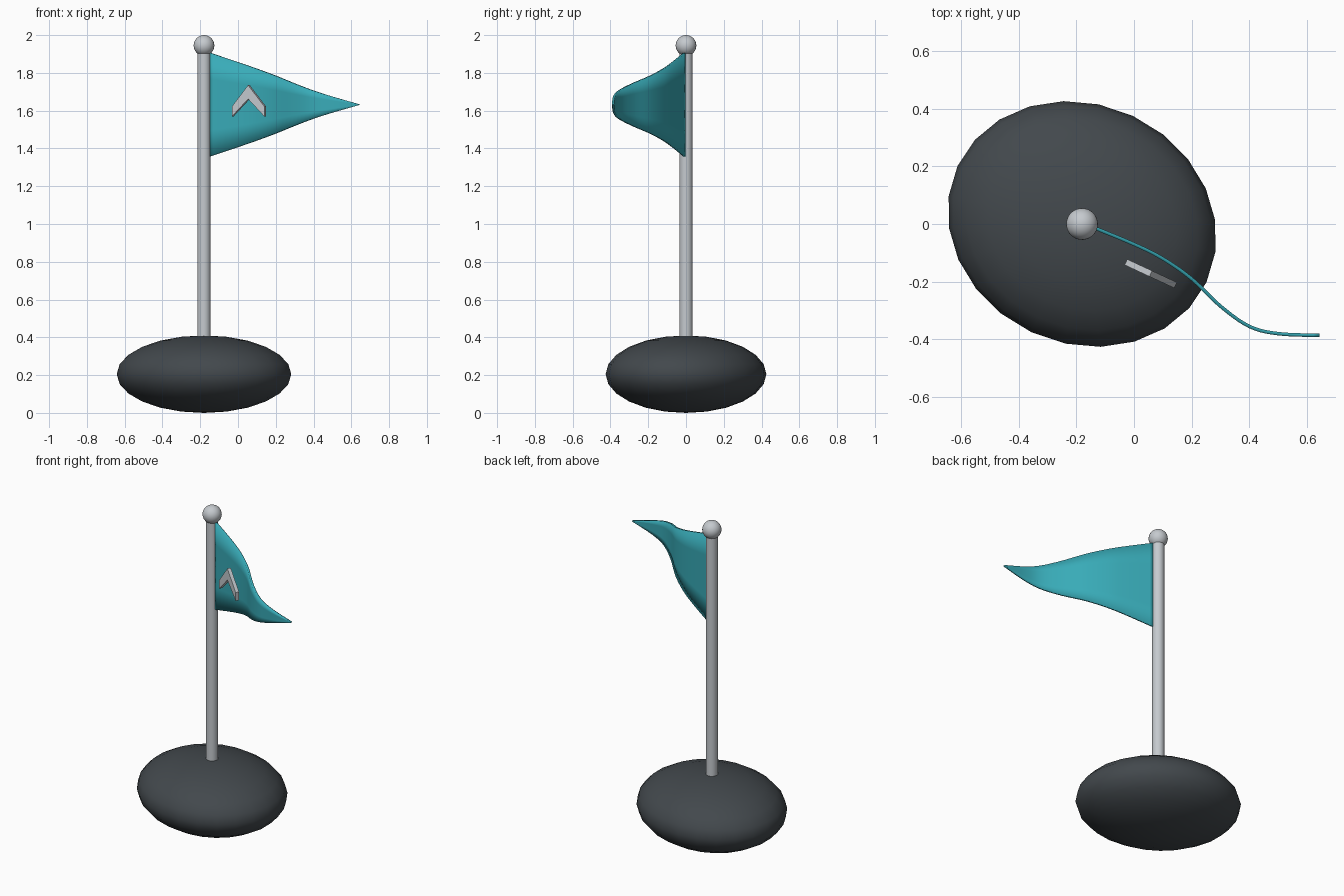
import bpy, bmesh, math
from mathutils import Matrix, Vector

cube = bpy.data.objects.get("Cube")
if cube:
    bpy.data.objects.remove(cube, do_unlink=True)

POLE_X = -0.18
TILT = math.radians(-25)   # heading of the flag and of the long axis of the base


def material(name, rgb, roughness=0.6):
    mat = bpy.data.materials.new(name)
    mat.use_nodes = True
    mat.diffuse_color = (*rgb, 1)
    bsdf = mat.node_tree.nodes["Principled BSDF"]
    bsdf.inputs["Base Color"].default_value = (*rgb, 1)
    bsdf.inputs["Roughness"].default_value = roughness
    return mat


stone = material("dark slate", (0.055, 0.065, 0.073))
metal = material("pale grey", (0.56, 0.59, 0.62))
cloth = material("teal", (0.04, 0.41, 0.48))


def add_object(name, bm, mat, smooth_angle=None):
    bmesh.ops.recalc_face_normals(bm, faces=bm.faces[:])
    mesh = bpy.data.meshes.new(name)
    bm.to_mesh(mesh)
    bm.free()
    mesh.materials.append(mat)
    obj = bpy.data.objects.new(name, mesh)
    bpy.context.collection.objects.link(obj)
    if smooth_angle:
        bpy.ops.object.select_all(action='DESELECT')
        obj.select_set(True)
        bpy.context.view_layer.objects.active = obj
        bpy.ops.object.shade_smooth_by_angle(angle=math.radians(smooth_angle))
    return obj


def ellipsoid(name, centre, radii, segments, rings, mat):
    bm = bmesh.new()
    placing = (Matrix.Translation(centre) @ Matrix.Rotation(TILT, 4, 'Z')
               @ Matrix.Diagonal((*radii, 1)))
    bmesh.ops.create_uvsphere(bm, u_segments=segments, v_segments=rings,
                              radius=1, matrix=placing)
    return add_object(name, bm, mat, 60)


# Base and ball on top
ellipsoid("base", (POLE_X, 0, 0.205), (0.476, 0.414, 0.205), 24, 12, stone)
ellipsoid("finial_ball", (POLE_X, 0, 1.945), (0.055, 0.055, 0.055), 24, 16, metal)

# Pole
bottom, top = 0.2, 1.94
bm = bmesh.new()
bmesh.ops.create_cone(bm, cap_ends=True, segments=16, radius1=0.035, radius2=0.035,
                      depth=top - bottom,
                      matrix=Matrix.Translation((POLE_X, 0, (top + bottom) / 2)))
add_object("pole", bm, metal, 40)

# Waving pennant: a wavy plan path, with height shrinking evenly to the tip
path = [Vector(p) for p in ((-0.15, -0.008), (0, -0.07), (0.1, -0.12), (0.2, -0.19),
                            (0.3, -0.285), (0.4, -0.355), (0.5, -0.38), (0.642, -0.386))]


def path_point(i, t):
    a, b, c, d = (path[min(max(i + k, 0), len(path) - 1)] for k in (-1, 0, 1, 2))
    return 0.5 * (2 * b + (c - a) * t + (2 * a - 5 * b + 4 * c - d) * t * t
                  + (3 * b - a - 3 * c + d) * t ** 3)


STEPS = 5
plan = [path_point(i, s / STEPS) for i in range(len(path) - 1) for s in range(STEPS)]
plan.append(path[-1])
chord = path[-1] - path[0]
bm = bmesh.new()
columns = []
for p in plan:
    along = (p - path[0]).dot(chord) / chord.length_squared
    half = 0.273 * (1 - along) + 0.002
    columns.append([bm.verts.new((p.x, p.y, 1.632 + half * k / 2)) for k in range(-2, 3)])
for left, right in zip(columns, columns[1:]):
    for k in range(4):
        bm.faces.new((left[k], right[k], right[k + 1], left[k + 1]))
flag = add_object("pennant", bm, cloth, 40)
thick = flag.modifiers.new("thickness", 'SOLIDIFY')
thick.thickness = 0.012
thick.offset = 0

# Chevron plate standing in front of the pennant
half_width, depth = 0.095, 0.022
outline = ((-half_width, -0.083), (0, 0.01), (half_width, -0.083),
           (half_width, -0.03), (0, 0.083), (-half_width, -0.03))
bm = bmesh.new()
face = bm.faces.new([bm.verts.new((x, -depth / 2, z)) for x, z in outline])
push = bmesh.ops.extrude_face_region(bm, geom=[face])
bmesh.ops.translate(bm, vec=(0, depth, 0),
                    verts=[v for v in push["geom"] if isinstance(v, bmesh.types.BMVert)])
bm.transform(Matrix.Translation((0.058, -0.172, 1.652)) @ Matrix.Rotation(TILT, 4, 'Z'))
add_object("chevron", bm, metal)
